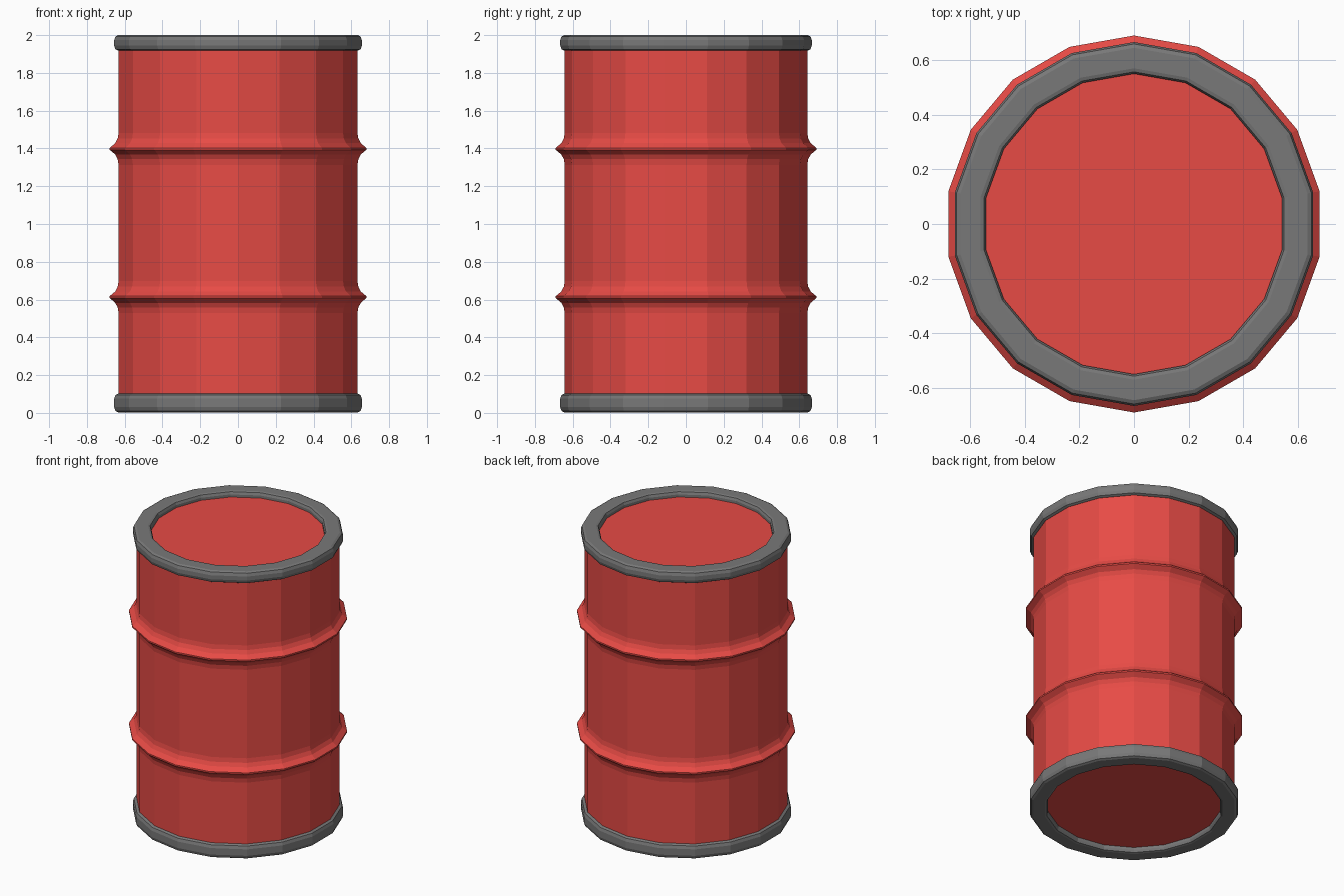
import bpy, bmesh
from math import sin, cos, pi

if "Cube" in bpy.data.objects:
    bpy.data.objects.remove(bpy.data.objects["Cube"])

SIDES = 18
RED = (0.8, 0.07, 0.06, 1)
DARK_GREY = (0.19, 0.19, 0.19, 1)


def lathe(name, profile, color, closed=False):
    """Turn an (r, z) profile around z; open profiles get flat caps."""
    bm = bmesh.new()
    rings = []
    for r, z in profile:
        rings.append([bm.verts.new((r * cos(pi / 2 + 2 * pi * i / SIDES),
                                    r * sin(pi / 2 + 2 * pi * i / SIDES), z))
                      for i in range(SIDES)])
    pairs = list(zip(rings, rings[1:]))
    if closed:
        pairs.append((rings[-1], rings[0]))
    else:
        bm.faces.new(rings[0])
        bm.faces.new(rings[-1])
    for a, b in pairs:
        for i in range(SIDES):
            j = (i + 1) % SIDES
            bm.faces.new((a[i], a[j], b[j], b[i]))
    bmesh.ops.recalc_face_normals(bm, faces=bm.faces)
    mesh = bpy.data.meshes.new(name)
    bm.to_mesh(mesh)
    bm.free()
    obj = bpy.data.objects.new(name, mesh)
    bpy.context.collection.objects.link(obj)
    mat = bpy.data.materials.new(name + "_paint")
    mat.diffuse_color = color
    mat.use_nodes = True
    mat.node_tree.nodes["Principled BSDF"].inputs["Base Color"].default_value = mat.diffuse_color
    mesh.materials.append(mat)
    return obj


# Drum wall with two flared ribs, closed by recessed lids
R = 0.642
rib = [(R, -0.085), (0.647, -0.055), (0.66, -0.03), (0.69, -0.005),
       (0.69, 0.005), (0.66, 0.03), (0.647, 0.055), (R, 0.085)]
wall = [(R, 0.04)]
for z0 in (0.613, 1.398):
    wall += [(r, z0 + dz) for r, dz in rib]
wall.append((R, 1.962))
lathe("drum_body", wall, RED)


# Rolled rims with bevelled edges
def rim(name, z0, z1):
    lathe(name, [(0.55, z0 + 0.02), (0.557, z0 + 0.004), (0.57, z0),
                 (0.645, z0), (0.659, z0 + 0.007), (0.666, z0 + 0.027),
                 (0.666, z1 - 0.027), (0.659, z1 - 0.007), (0.645, z1),
                 (0.57, z1), (0.557, z1 - 0.004), (0.55, z1 - 0.02)],
          DARK_GREY, closed=True)


rim("bottom_rim", 0.003, 0.102)
rim("top_rim", 1.918, 2.0)
